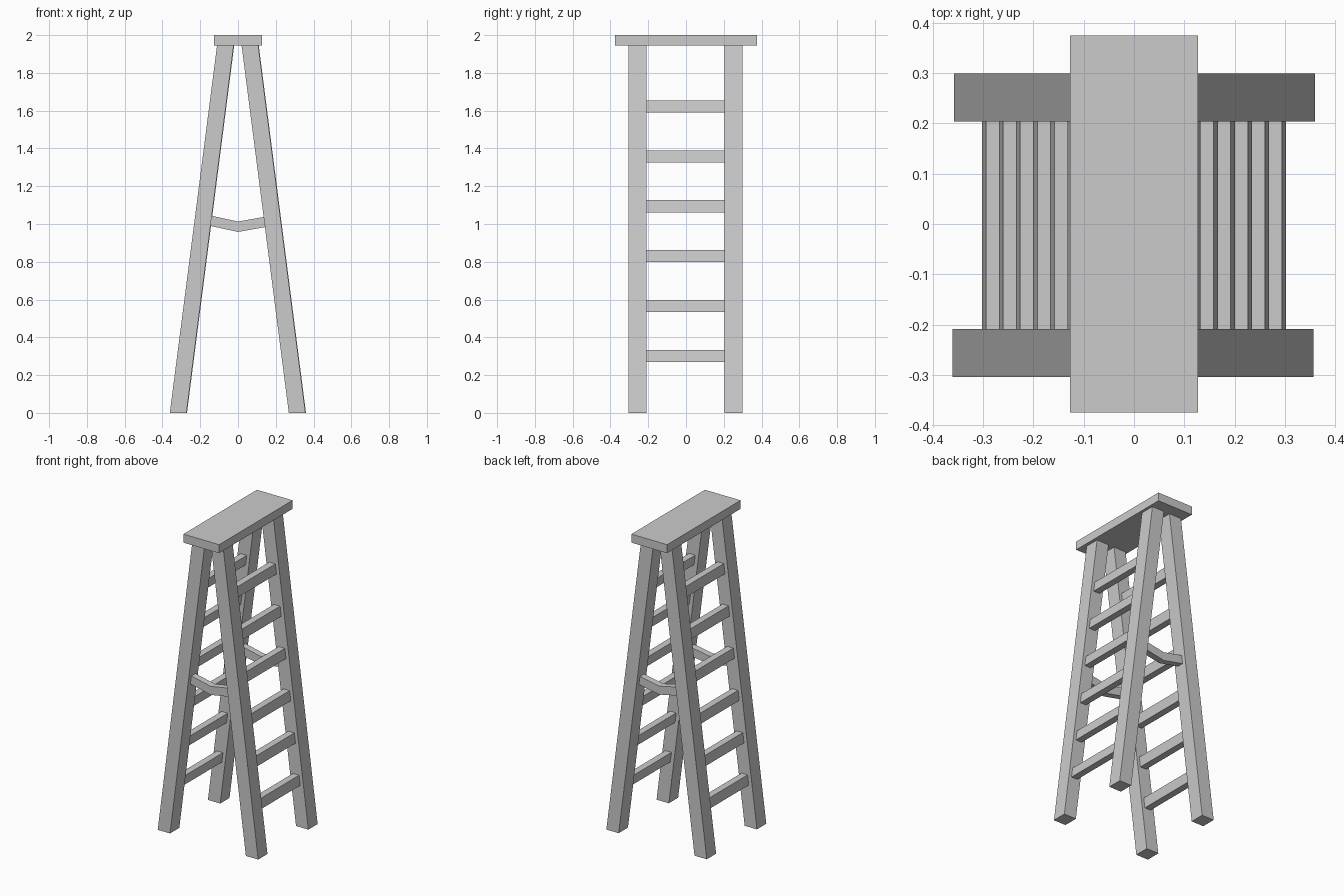
import bpy, bmesh

if "Cube" in bpy.data.objects:
    bpy.data.objects.remove(bpy.data.objects["Cube"])

SLOPE = 0.25 / 1.945   # inward lean of the legs per unit height
FOOT = 0.315           # leg centre distance at the ground


def loft(name, sections, axis):
    """Join quad sections (lists of 4 points) into a closed solid."""
    bm = bmesh.new()
    rings = [[bm.verts.new(p) for p in s] for s in sections]
    for a, b in zip(rings, rings[1:]):
        for i in range(4):
            j = (i + 1) % 4
            bm.faces.new((a[i], a[j], b[j], b[i]))
    bm.faces.new(rings[0])
    bm.faces.new(rings[-1])
    bmesh.ops.recalc_face_normals(bm, faces=bm.faces)
    mesh = bpy.data.meshes.new(name)
    bm.to_mesh(mesh)
    bm.free()
    obj = bpy.data.objects.new(name, mesh)
    bpy.context.collection.objects.link(obj)
    return obj


def rect(cx, w, y0, y1, z):
    return [(cx - w / 2, y0, z), (cx + w / 2, y0, z),
            (cx + w / 2, y1, z), (cx - w / 2, y1, z)]


def leaning_bar(name, side, shift, w, y0, y1, z0, z1):
    """Bar with level top and bottom, sheared along the lean of the legs."""
    loft(name, [rect(side * (FOOT - SLOPE * z) + shift, w, y0, y1, z)
                for z in (z0, z1)], "z")


# top board
loft("top_board", [rect(0, 0.255, -0.375, 0.375, z) for z in (1.945, 2.0)], "z")

for side, label in ((-1, "left"), (1, "right")):
    # legs
    leaning_bar("front_leg_" + label, side, -0.002, 0.088, -0.304, -0.209, 0, 1.947)
    leaning_bar("back_leg_" + label, side, 0.001, 0.088, 0.204, 0.299, 0, 1.947)
    # rungs
    for i in range(6):
        z = 0.27 + 0.264 * i
        leaning_bar(f"rung_{label}_{i + 1}", side, 0, 0.044, -0.212, 0.207, z, z + 0.064)

# bent spreader braces
for label, yc in (("front", -0.2565), ("back", 0.2515)):
    y0, y1 = yc - 0.021, yc + 0.021
    loft("spreader_" + label,
         [[(x, y0, zb), (x, y1, zb), (x, y1, zt), (x, y0, zt)]
          for x, zb, zt in ((-0.147, 0.99, 1.045), (0, 0.958, 1.013), (0.147, 0.984, 1.039))],
         "x")
